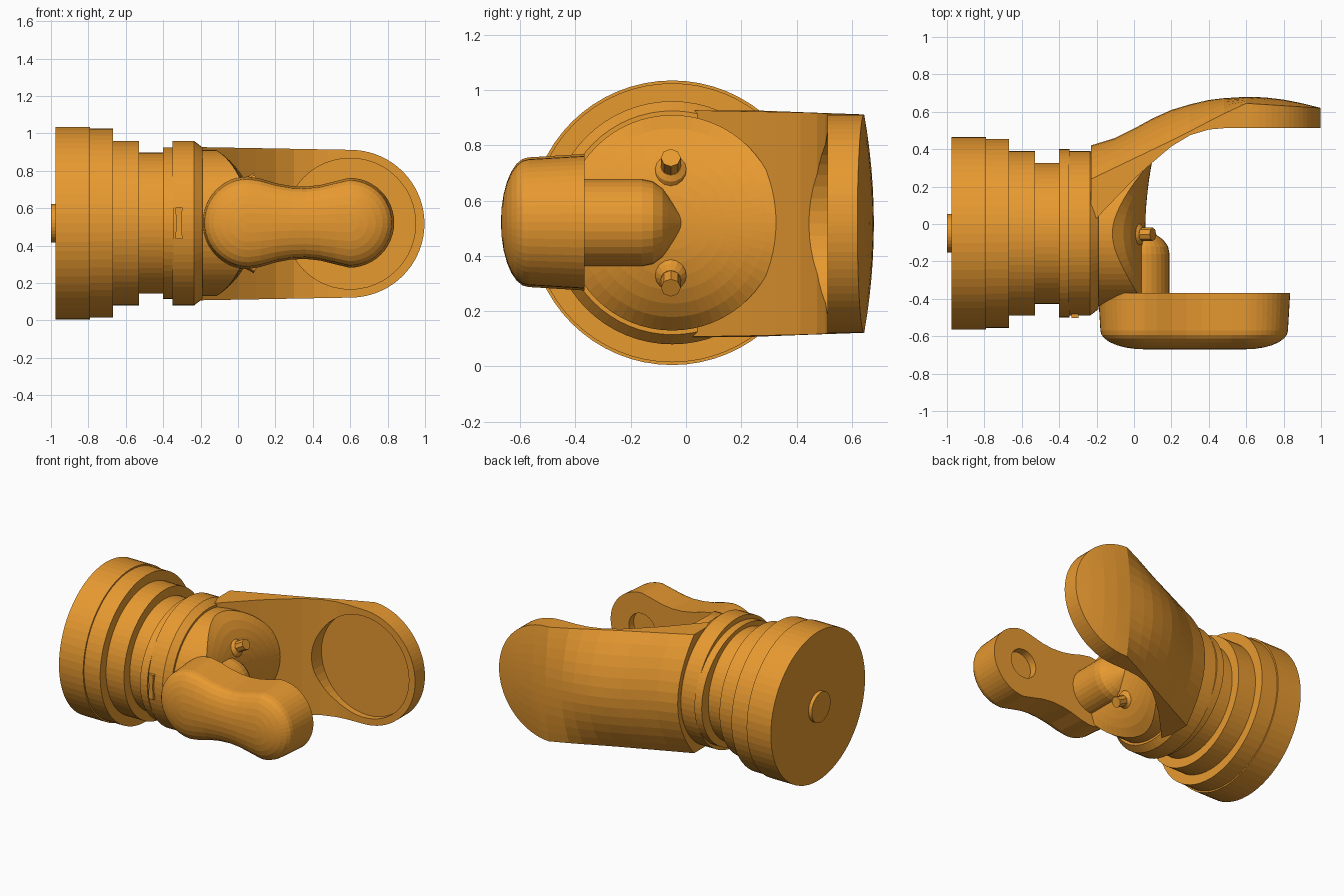
import bpy, bmesh
from math import sin, cos, pi, sqrt
from mathutils import Vector

if "Cube" in bpy.data.objects:
    bpy.data.objects.remove(bpy.data.objects["Cube"])

CY, CZ = -0.05, 0.52          # main axis runs along x

mat = bpy.data.materials.new("orange")
mat.diffuse_color = (0.8, 0.32, 0.03, 1)
mat.use_nodes = True
mat.node_tree.nodes["Principled BSDF"].inputs["Base Color"].default_value = mat.diffuse_color


def finish(name, bm):
    bmesh.ops.remove_doubles(bm, verts=bm.verts, dist=0.0005)
    bmesh.ops.recalc_face_normals(bm, faces=bm.faces)
    me = bpy.data.meshes.new(name)
    bm.to_mesh(me)
    bm.free()
    me.materials.append(mat)
    ob = bpy.data.objects.new(name, me)
    bpy.context.collection.objects.link(ob)
    return ob


def loft(name, loops, cap_start=True, cap_end=True):
    bm = bmesh.new()
    rows = [[bm.verts.new(p) for p in loop] for loop in loops]
    n = len(rows[0])
    for a, b in zip(rows, rows[1:]):
        for i in range(n):
            j = (i + 1) % n
            bm.faces.new((a[i], a[j], b[j], b[i]))
    if cap_start:
        bm.faces.new(rows[0])
    if cap_end:
        bm.faces.new(rows[-1])
    return finish(name, bm)


def lathe(name, profile, origin, axis=(1, 0, 0), n=64, zs=1.0):
    q = Vector((1, 0, 0)).rotation_difference(Vector(axis).normalized())
    o = Vector(origin)
    return loft(name, [[o + q @ Vector((x, r * cos(2 * pi * i / n), zs * r * sin(2 * pi * i / n)))
                        for i in range(n)] for x, r in profile])


def interp(pts, x):
    for (x0, y0), (x1, y1) in zip(pts, pts[1:]):
        if x <= x1:
            return y0 + (y1 - y0) * (x - x0) / (x1 - x0)
    return pts[-1][1]


def recess(target, x, z, r, y0, y1):
    c = lathe(target.name + "_cutter", [(0, r), (y1 - y0, r)], (x, y0, z), (0, 1, 0), 48)
    c.hide_render = True
    c.hide_viewport = True
    m = target.modifiers.new("recess", 'BOOLEAN')
    m.operation, m.solver, m.object = 'DIFFERENCE', 'EXACT', c


# Stepped wrist rings
axis0 = (0, CY, CZ)
lathe("end_button", [(-1.0, 0.103), (-0.96, 0.103)], axis0, n=32)
lathe("wrist_rings", [(-0.975, 0.515), (-0.79, 0.515), (-0.79, 0.505), (-0.667, 0.505),
                      (-0.667, 0.44), (-0.53, 0.44), (-0.53, 0.377), (-0.35, 0.377),
                      (-0.35, 0.44), (-0.235, 0.44), (-0.19, 0.405)], axis0)
lathe("oval_collar", [(-0.40, 0.45), (-0.345, 0.45)], axis0, zs=0.9)

# Palm: round plug whose front is curved like a barrel
N, R = 64, 0.39


def palm_x(y, z):
    return -0.22 + (0.28 + 0.25 * max(y, 0) ** 2) * sqrt(max(0, 1 - (z / 0.42) ** 2))


loops = [[(-0.24, CY + R * cos(2 * pi * i / N), CZ + R * sin(2 * pi * i / N)) for i in range(N)]]
for k in range(8, -1, -1):
    r = R * k / 8
    loop = []
    for i in range(N):
        y, z = r * cos(2 * pi * i / N), r * sin(2 * pi * i / N)
        loop.append((palm_x(y, z), CY + y, CZ + z))
    loops.append(loop)
loft("palm", loops, cap_end=False)

# Broad back finger with a round end
inner = [(-0.23, 0.0), (0.0, 0.24), (0.1, 0.33), (0.2, 0.415), (0.3, 0.475), (0.4, 0.505), (0.48, 0.512), (1, 0.512)]
ridge = [(-0.23, 0.42), (-0.1, 0.46), (0, 0.51), (0.1, 0.565), (0.2, 0.61), (0.3, 0.64), (0.4, 0.663),
         (0.5, 0.675), (0.6, 0.68), (0.7, 0.677), (0.8, 0.665), (0.9, 0.645), (1, 0.62)]
edge = [(-0.23, 0.24), (0.25, 0.47), (0.45, 0.575), (0.6, 0.645), (1, 0.62)]
stations = [(x, 0.41 - 0.015 * (x + 0.23) / 0.83)
            for x in (-0.23, -0.1, 0, 0.1, 0.2, 0.3, 0.4, 0.48)]
stations += [(0.6 + 0.397 * sin(a * pi / 36), max(0.008, 0.395 * cos(a * pi / 36))) for a in range(19)]
ts = [i / 6 - 1 for i in range(13)]
loops = []
for x, h in stations:
    yi, ym, ye = interp(inner, x), interp(ridge, x), interp(edge, x)
    loops.append([(x, ye + (ym - ye) * (1 - t * t), 0.517 + h * t) for t in ts] +
                 [(x, yi, 0.517 + h * t) for t in reversed(ts)])
back = loft("back_finger", loops)
recess(back, 0.6, 0.517, 0.35, 0.35, 0.555)

# Front finger: peanut outline with a domed outer side
XL, XR = 0.055, 0.595
half = [(XL - 0.247 * cos(a * pi / 24), 0.247 * sin(a * pi / 24)) for a in range(13)]
half += [(0.12, 0.236), (0.2, 0.212), (0.28, 0.197), (0.36, 0.193), (0.44, 0.202), (0.52, 0.222)]
half += [(XR + 0.24 * sin(a * pi / 24), 0.24 * cos(a * pi / 24)) for a in range(13)]
outline = half + [(x, -z) for x, z in reversed(half[1:-1])]


def finger_loop(s, y):
    loop = []
    for x, z in outline:
        ax = min(max(x, XL), XR)
        loop.append((ax + (x - ax) * s, y, CZ + 0.002 + z * s))
    return loop


loops = [finger_loop(1.0, -0.368), finger_loop(0.95, -0.57)]
loops += [finger_loop(0.95 * cos(a * pi / 14), -0.57 - 0.1 * sin(a * pi / 14)) for a in range(1, 7)]
loops.append(finger_loop(0.0, -0.67))
front = loft("front_finger", loops, cap_end=False)
recess(front, XR, CZ, 0.1, -0.42, -0.3)

# Pointed knuckle rod between palm and front finger
lathe("knuckle", [(0, 0.158), (0.24, 0.158), (0.28, 0.15), (0.315, 0.125), (0.335, 0.098), (0.4, 0.003)],
      (0.032, -0.40, CZ), (0, 1, 0), 32)

# Pair of small pegs with flared bases, mirrored above and below
for s, side in ((1, "upper"), (-1, "lower")):
    lathe(side + "_peg", [(0, 0.036), (0.115, 0.036)], (-0.0, CY - 0.005, CZ + s * 0.18), (0.1, 0, s * 0.055), 8)
    lathe(side + "_peg_base", [(0, 0.07), (0.035, 0.055), (0.05, 0.036)],
          (0.0, CY - 0.005, CZ + s * 0.18), (0.1, 0, s * 0.055), 16)

# Small plate on the collar
loft("collar_plate", [[(x, y, z) for x, z in ((-0.335, 0.435), (-0.297, 0.435), (-0.302, 0.52),
                                             (-0.297, 0.603), (-0.335, 0.603), (-0.33, 0.52))]
                      for y in (-0.46, -0.503)])
